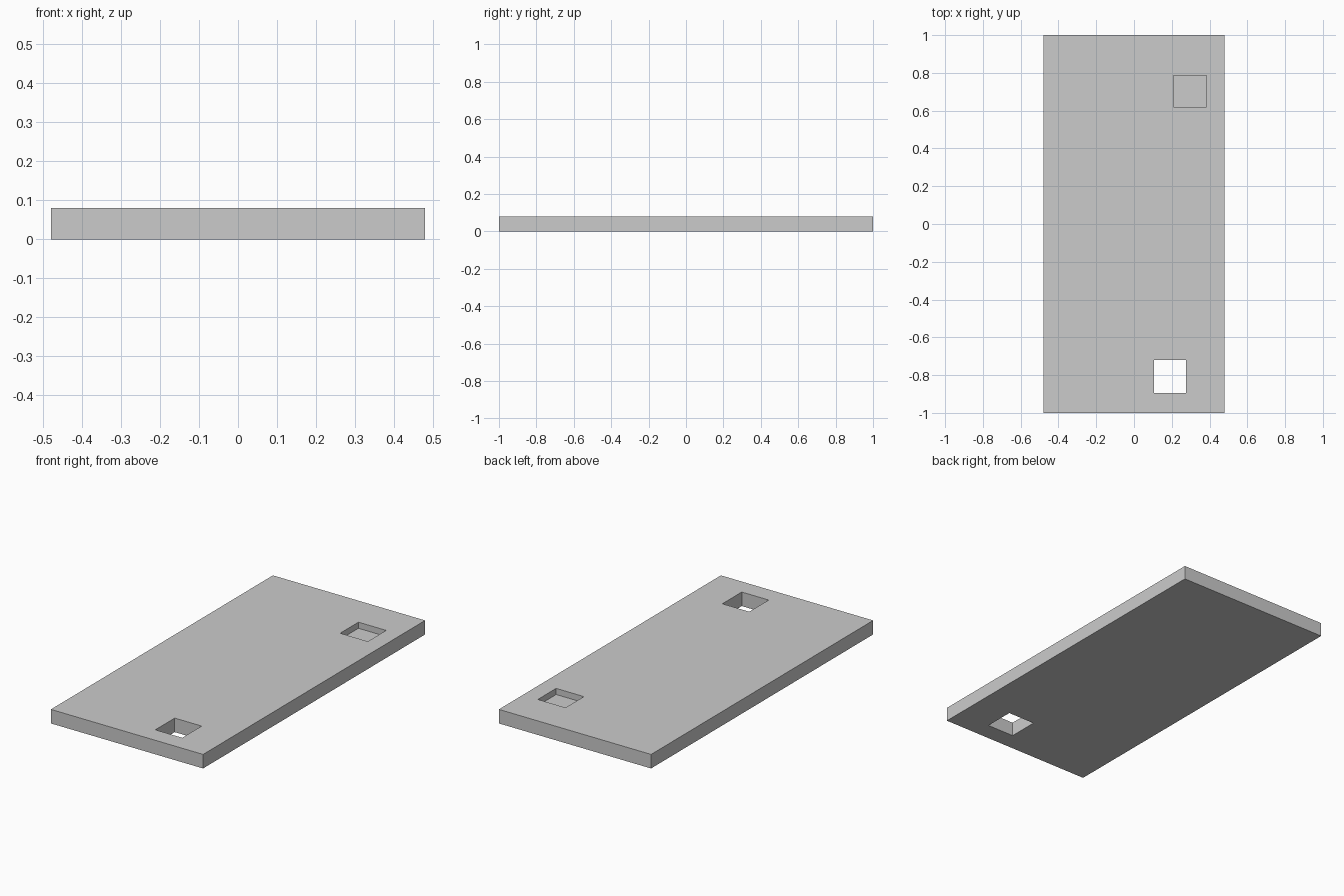
import bpy

if "Cube" in bpy.data.objects:
    bpy.data.objects.remove(bpy.data.objects["Cube"])


def box(name, x0, x1, y0, y1, z0, z1):
    bpy.ops.mesh.primitive_cube_add(size=1, location=((x0 + x1) / 2, (y0 + y1) / 2, (z0 + z1) / 2))
    ob = bpy.context.object
    ob.name = name
    ob.scale = (x1 - x0, y1 - y0, z1 - z0)
    bpy.ops.object.transform_apply(location=True, rotation=False, scale=True)
    return ob


# Flat slab
slab = box("slab", -0.48, 0.48, -1, 1, 0, 0.08)

# Square through-hole at the front and shallow pocket at the back
cutters = [
    box("through_hole_cutter", 0.105, 0.275, -0.895, -0.72, -0.1, 0.2),
    box("pocket_cutter", 0.21, 0.385, 0.62, 0.785, 0.045, 0.2),
]
for c in cutters:
    mod = slab.modifiers.new(c.name, 'BOOLEAN')
    mod.operation = 'DIFFERENCE'
    mod.solver = 'EXACT'
    mod.object = c
    bpy.context.view_layer.objects.active = slab
    bpy.ops.object.modifier_apply(modifier=mod.name)
    bpy.data.objects.remove(c)
